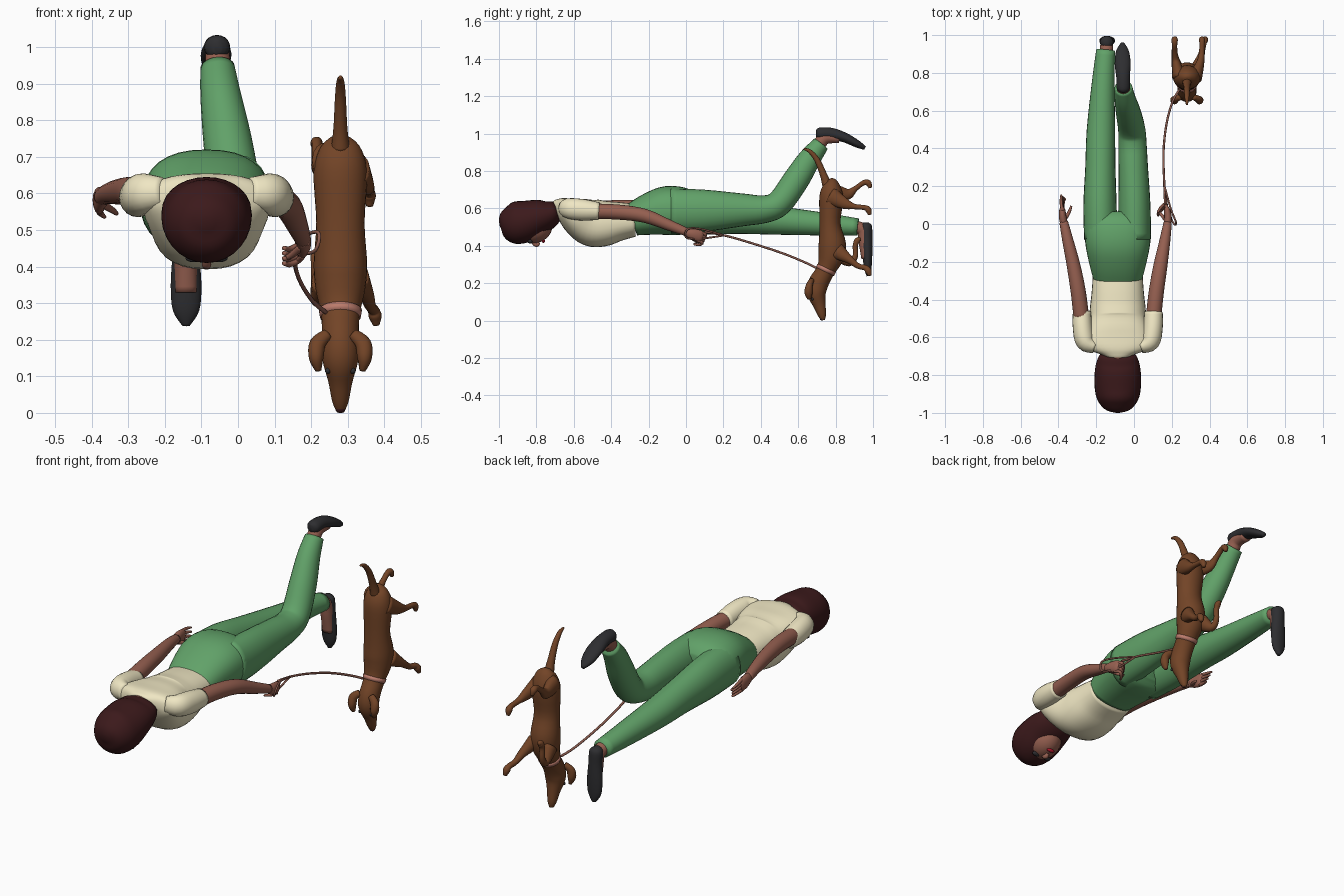
import bpy, bmesh, math
from mathutils import Vector

def mat(name, r, g, b):
    m = bpy.data.materials.new(name)
    m.diffuse_color = (r, g, b, 1)
    return m

SKIN = mat("skin", .30, .115, .08)
GREEN = mat("green_cloth", .12, .36, .14)
CREAM = mat("cream_cloth", .87, .80, .55)
HAIR = mat("dark_hair", .045, .010, .011)
BLACK = mat("black_leather", .027, .027, .03)
FUR = mat("brown_fur", .17, .058, .02)
STRAP = mat("strap", .27, .11, .08)
PINK = mat("pink_collar", .5, .2, .15)
RED = mat("red_lips", .5, .01, .03)

def finish(name, bm, m):
    bmesh.ops.recalc_face_normals(bm, faces=bm.faces)
    me = bpy.data.meshes.new(name)
    bm.to_mesh(me)
    bm.free()
    me.materials.append(m)
    me.shade_smooth()
    ob = bpy.data.objects.new(name, me)
    bpy.context.collection.objects.link(ob)
    return ob

def smooth_points(pts, steps):
    """Catmull-Rom through points of any dimension."""
    n, out = len(pts), []
    for i in range(n - 1):
        p0, p1, p2, p3 = pts[max(i - 1, 0)], pts[i], pts[i + 1], pts[min(i + 2, n - 1)]
        for k in range(steps):
            t = k / steps
            out.append([.5 * (2*b + (c - a)*t + (2*a - 5*b + 4*c - d)*t*t + (3*b - a - 3*c + d)*t**3)
                        for a, b, c, d in zip(p0, p1, p2, p3)])
    return out + [list(pts[-1])]

def tube(name, pts, m, sides=20, steps=4, power=1.0):
    """Sweep an ellipse along (x, y, z, half_x[, half_other]) points."""
    pts = [tuple(p) if len(p) == 5 else (*p, p[3]) for p in pts]
    pts = smooth_points(pts, steps)
    bm, rings = bmesh.new(), []
    for i, p in enumerate(pts):
        t = (Vector(pts[min(i + 1, len(pts) - 1)][:3]) - Vector(pts[max(i - 1, 0)][:3])).normalized()
        ref = Vector((1, 0, 0))
        s = (ref - t * ref.dot(t)).normalized()
        u = t.cross(s)
        ring = []
        for k in range(sides):
            a = 2 * math.pi * k / sides
            c, d = math.cos(a), math.sin(a)
            c = math.copysign(abs(c) ** power, c)
            d = math.copysign(abs(d) ** power, d)
            ring.append(bm.verts.new(Vector(p[:3]) + s * c * max(p[3], .001) + u * d * max(p[4], .001)))
        rings.append(ring)
    for r, q in zip(rings, rings[1:]):
        for k in range(sides):
            bm.faces.new((r[k], r[(k + 1) % sides], q[(k + 1) % sides], q[k]))
    bm.faces.new(rings[0])
    bm.faces.new(rings[-1])
    return finish(name, bm, m)

def ball(name, c, r, m):
    bm = bmesh.new()
    bmesh.ops.create_uvsphere(bm, u_segments=24, v_segments=16, radius=1)
    for v in bm.verts:
        v.co = Vector([v.co[i] * r[i] + c[i] for i in range(3)])
    return finish(name, bm, m)

CX = -.086  # centre line of the lying woman

# Head, face and bobbed hair
ball("head", (CX, -.82, .505), (.085, .105, .092), SKIN)
tube("nose", [(CX, -.825, .425, .008), (CX, -.80, .405, .013), (CX, -.785, .418, .008)], SKIN, 10)
ball("lips", (CX, -.762, .425), (.024, .009, .009), RED)
for sx in (-1, 1):
    ball("eye", (CX + sx * .036, -.833, .424), (.022, .012, .012), BLACK)
tube("hair", [(CX, -.998, .52, .015, .015), (CX, -.98, .522, .07, .065), (CX, -.93, .522, .108, .108),
              (CX, -.87, .528, .122, .113), (CX, -.80, .55, .123, .098), (CX, -.74, .567, .115, .08),
              (CX, -.70, .588, .098, .056), (CX, -.69, .592, .07, .035)], HAIR, 28)
tube("neck", [(CX, -.78, .56, .05), (CX, -.70, .585, .052), (CX, -.64, .595, .06)], SKIN)

# Shirt with short sleeves
tube("shirt", [(CX, -.275, .537, .132, .088), (CX, -.36, .53, .138, .105), (CX, -.44, .52, .147, .123),
               (CX, -.51, .525, .153, .126), (CX, -.59, .562, .172, .10), (CX, -.655, .597, .165, .062),
               (CX, -.69, .605, .09, .045), (CX, -.705, .605, .05, .035)], CREAM, 32, power=.85)
for sx in (-1, 1):
    tube("sleeve", [(CX + sx * .12, -.655, .605, .03, .04), (CX + sx * .17, -.625, .6, .05, .055),
                    (CX + sx * .186, -.55, .592, .052, .057), (CX + sx * .19, -.465, .585, .048, .047)], CREAM)

# Trousers
tube("trouser_hips", [(CX, -.29, .537, .13, .086), (CX, -.2, .567, .153, .112), (CX, -.1, .588, .172, .131),
                      (CX, 0, .583, .172, .122), (CX, .05, .575, .14, .08)], GREEN, 32, power=.85)
tube("straight_trouser_leg", [(-.176, -.08, .58, .088, .115), (-.18, .1, .572, .088, .112), (-.178, .3, .555, .08, .092),
                              (-.175, .5, .535, .075, .076), (-.163, .75, .515, .06, .06),
                              (-.15, .92, .5, .05, .046)], GREEN, 24)
tube("bent_trouser_leg", [(.002, -.08, .585, .088, .12), (.002, .1, .588, .085, .112), (-.004, .3, .592, .078, .088),
                          (-.008, .42, .596, .075, .074), (-.012, .5, .63, .072, .07), (-.03, .59, .755, .066, .07),
                          (-.047, .66, .865, .056, .06), (-.056, .722, .945, .047, .045)], GREEN, 24)

# Feet and shoes
tube("standing_foot", [(-.147, .89, .5, .036), (-.145, .945, .485, .034), (-.143, .955, .42, .032), (-.142, .96, .33, .03, .022)], SKIN)
tube("standing_shoe", [(-.145, .962, .525, .012, .015), (-.145, .962, .505, .034, .032), (-.143, .966, .44, .036, .03),
                       (-.142, .97, .35, .042, .026), (-.142, .972, .28, .036, .02), (-.142, .976, .238, .01, .01)], BLACK)
tube("raised_foot", [(-.055, .70, .92, .036), (-.056, .742, .975, .034), (-.058, .82, .97, .03, .022)], SKIN)
tube("raised_shoe", [(-.057, .695, 1.0, .012, .018), (-.057, .715, 1.0, .034, .032), (-.058, .78, .998, .036, .032),
                     (-.06, .85, .978, .042, .026), (-.061, .915, .945, .034, .02), (-.061, .957, .922, .01, .01)], BLACK)

# Arms
tube("free_arm", [(-.278, -.5, .595, .041), (-.295, -.36, .605, .04), (-.32, -.22, .605, .036),
                  (-.352, -.08, .6, .029), (-.372, .01, .59, .023)], SKIN)
tube("leash_arm", [(.103, -.5, .585, .041), (.118, -.36, .58, .04), (.14, -.22, .56, .037),
                   (.163, -.09, .51, .029), (.178, .005, .473, .022)], SKIN)

# Hands with fingers
tube("free_palm", [(-.368, -.01, .59, .02), (-.377, .035, .585, .02, .034), (-.38, .075, .578, .016, .036), (-.38, .088, .575, .008, .025)], SKIN, 14)
for i in range(4):
    z = .607 - i * .019
    tube("free_finger", [(-.379, .07, z, .009), (-.386 + .004 * i, .115, z - .006, .008), (-.385 + .007 * i, .155 - .007 * i, z - .015, .005)], SKIN, 8)
tube("free_thumb", [(-.37, .02, .57, .011), (-.345, .06, .555, .009), (-.332, .095, .545, .006)], SKIN, 8)
tube("leash_palm", [(.177, -.005, .474, .02), (.18, .035, .462, .02, .03), (.175, .075, .452, .016, .032), (.173, .09, .448, .008, .02)], SKIN, 14)
for i in range(4):
    y = .09 - i * .006
    z = .473 - i * .014
    tube("leash_finger", [(.177, y - .015, z, .009), (.165, y + .015, z - .014, .009),
                          (.142, y - .003, z - .025, .008), (.125, y - .03, z - .022, .006)], SKIN, 8)
tube("leash_thumb", [(.172, .015, .455, .011), (.148, .045, .432, .009), (.125, .07, .42, .006)], SKIN, 8)

# Leash with hand loop, and collar
tube("leash", [(.165, .10, .475, .006), (.16, .22, .452, .006), (.156, .38, .405, .006), (.172, .53, .355, .006),
               (.205, .65, .305, .006), (.24, .71, .275, .006)], STRAP, 8)
tube("leash_loop", [(.162, .2, .457, .005), (.195, .08, .49, .005), (.222, .01, .49, .005), (.212, .0, .445, .005),
                    (.18, .07, .437, .005), (.162, .2, .455, .005)], STRAP, 8)
tube("collar", [(.28, .752, .281, .059, .055), (.28, .743, .262, .056, .053)], PINK, 24, 1)

# Dog, nose downwards with its back to the front
D = .28
tube("dog_body", [(D, .765, .755, .015, .015), (D, .775, .73, .052, .042), (D, .777, .66, .073, .064), (D, .77, .52, .066, .056),
                  (D, .782, .41, .073, .073), (D, .775, .34, .068, .068), (D, .747, .27, .053, .05),
                  (D, .708, .2, .05, .054), (D, .698, .145, .049, .05), (D, .713, .085, .033, .034),
                  (D, .727, .03, .022, .022), (D, .733, .002, .01, .01)], FUR, 28)
ball("dog_nose", (D, .727, .012), (.014, .012, .012), HAIR)
tube("dog_tail", [(D, .755, .72, .026), (D, .735, .78, .019), (D, .70, .86, .015), (D, .662, .905, .011), (D, .63, .918, .005)], FUR, 12)
for sx in (-1, 1):
    tube("dog_ear", [(D + sx * .035, .672, .215, .016, .014), (D + sx * .062, .66, .19, .022, .018),
                     (D + sx * .066, .655, .15, .02, .022), (D + sx * .06, .66, .115, .008, .01)], FUR, 12)
    ball("dog_eye", (D + sx * .034, .675, .115), (.008, .008, .008), BLACK)

# Dog legs
legs = {
    "dog_hind_leg_left": [(.238, .775, .69, .036, .05), (.222, .86, .675, .022, .032), (.216, .905, .705, .015), (.215, .95, .737, .014), (.215, .975, .735, .017), (.218, .985, .71, .009)],
    "dog_hind_leg_right": [(.325, .775, .665, .036, .05), (.35, .85, .625, .022, .03), (.358, .90, .61, .015), (.36, .955, .604, .014), (.36, .975, .592, .017), (.36, .982, .565, .009)],
    "dog_front_leg_right": [(.325, .81, .37, .034, .045), (.35, .875, .325, .022), (.362, .92, .292, .015), (.37, .96, .282, .015), (.375, .975, .265, .018), (.378, .983, .24, .009)],
    "dog_front_leg_left": [(.235, .81, .36, .034, .045), (.218, .875, .31, .021), (.214, .905, .345, .015), (.214, .905, .40, .014), (.214, .918, .43, .016), (.214, .935, .435, .008)],
}
for name, pts in legs.items():
    tube(name, pts, FUR, 14)
